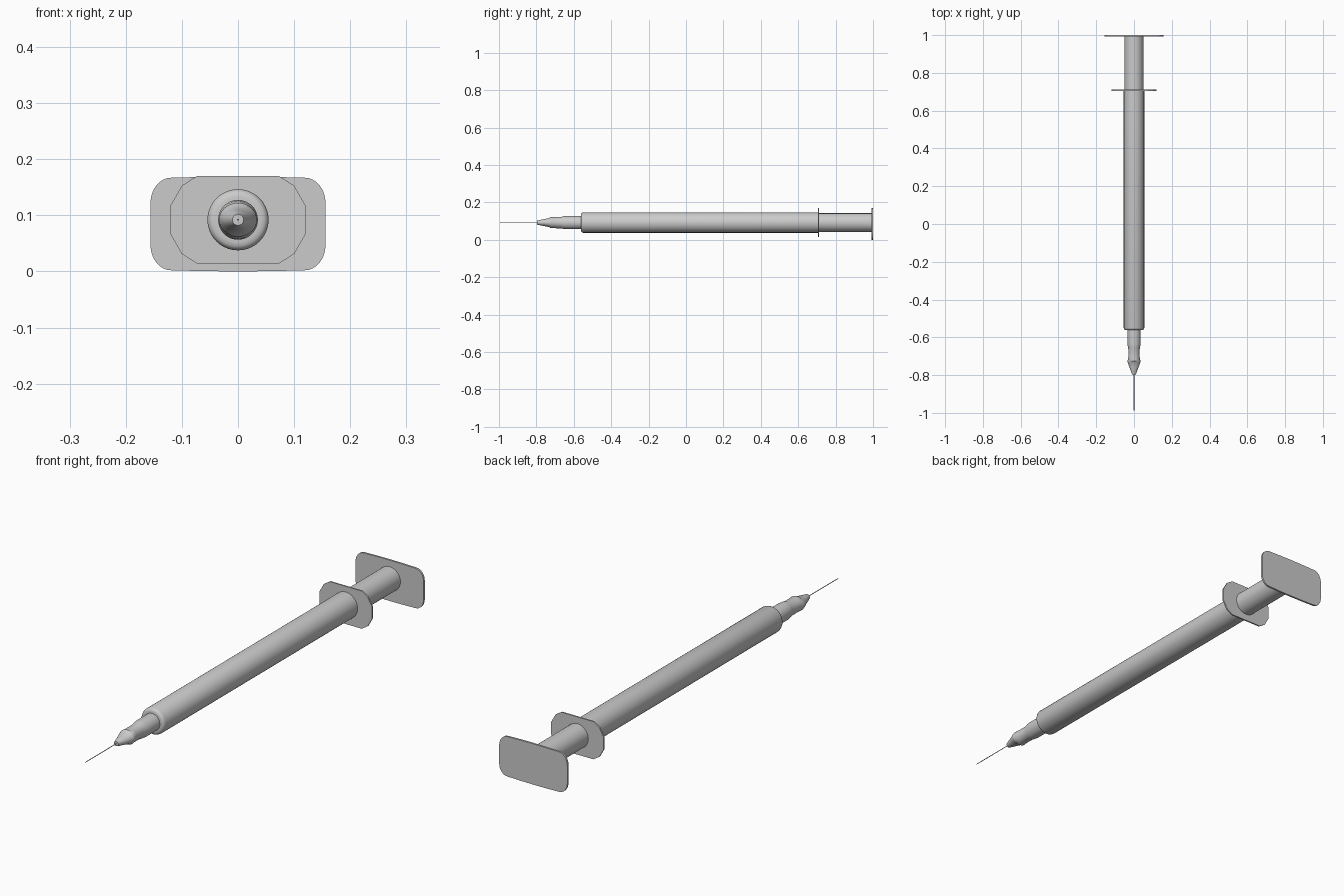
import bpy, math

if "Cube" in bpy.data.objects:
    bpy.data.objects.remove(bpy.data.objects["Cube"])

ZC = 0.092  # height of the long axis


def make(name, verts, faces, smooth=True):
    me = bpy.data.meshes.new(name)
    me.from_pydata(verts, [], faces)
    me.update()
    ob = bpy.data.objects.new(name, me)
    bpy.context.collection.objects.link(ob)
    bpy.ops.object.select_all(action='DESELECT')
    bpy.context.view_layer.objects.active = ob
    ob.select_set(True)
    if smooth:
        bpy.ops.object.shade_smooth_by_angle(angle=math.radians(35))
    return ob


def loft(name, sections, n=32):
    """Closed tube along y through elliptical sections (y, half width, half height)."""
    verts = [(rx * math.cos(2 * math.pi * i / n), y, ZC + rz * math.sin(2 * math.pi * i / n))
             for y, rx, rz in sections for i in range(n)]
    faces = [(s * n + i, (s + 1) * n + i, (s + 1) * n + (i + 1) % n, s * n + (i + 1) % n)
             for s in range(len(sections) - 1) for i in range(n)]
    faces += [tuple(range(n)), tuple(reversed(range(len(verts) - n, len(verts))))]
    return make(name, verts, faces)


def plate(name, outline, y0, y1, smooth):
    """Flat plate in the xz plane with thickness along y."""
    n = len(outline)
    verts = [(x, y, z) for y in (y0, y1) for x, z in outline]
    faces = [(i, n + i, n + (i + 1) % n, (i + 1) % n) for i in range(n)]
    faces += [tuple(range(n)), tuple(reversed(range(n, 2 * n)))]
    return make(name, verts, faces, smooth)


# barrel with rounded front shoulder
loft("barrel", [(-0.562, 0.040, 0.040), (-0.561, 0.047, 0.047), (-0.557, 0.052, 0.052),
                (-0.550, 0.0545, 0.0545), (0.707, 0.0545, 0.0545)], 40)

# plunger
loft("plunger", [(0.69, 0.05, 0.05), (0.995, 0.05, 0.05)], 40)

# finger flange: low-sided outline, mirrored
half = [(0.073, 0.014), (0.10, 0.031), (0.12, 0.066), (0.12, 0.118), (0.10, 0.153), (0.073, 0.17)]
plate("finger_flange", half + [(-x, z) for x, z in reversed(half)], 0.705, 0.711, False)

# thumb plate: rounded corners, slightly bowed long edges
half = [(0.0, 0.0), (0.06, 0.0005)]
half += [(0.119 + 0.037 * math.sin(a), 0.047 - 0.045 * math.cos(a))
         for a in (math.pi / 2 * k / 8 for k in range(9))]
half += [(x, 0.169 - z) for x, z in reversed(half)]
plate("thumb_plate", half + [(-x, z) for x, z in reversed(half) if x > 0], 0.992, 1.0, True)

# nozzle collar, narrow waist and flattened tapering hub
loft("nozzle_hub", [(-0.555, 0.0355, 0.0355), (-0.635, 0.0355, 0.0355), (-0.655, 0.031, 0.034),
                    (-0.665, 0.030, 0.031), (-0.705, 0.030, 0.030), (-0.725, 0.034, 0.030),
                    (-0.732, 0.034, 0.024), (-0.760, 0.023, 0.018), (-0.790, 0.0125, 0.0125),
                    (-0.797, 0.010, 0.010)])

# needle
loft("needle", [(-0.785, 0.0015, 0.0015), (-0.985, 0.0015, 0.0015), (-1.0, 0.0004, 0.0004)], 10)
